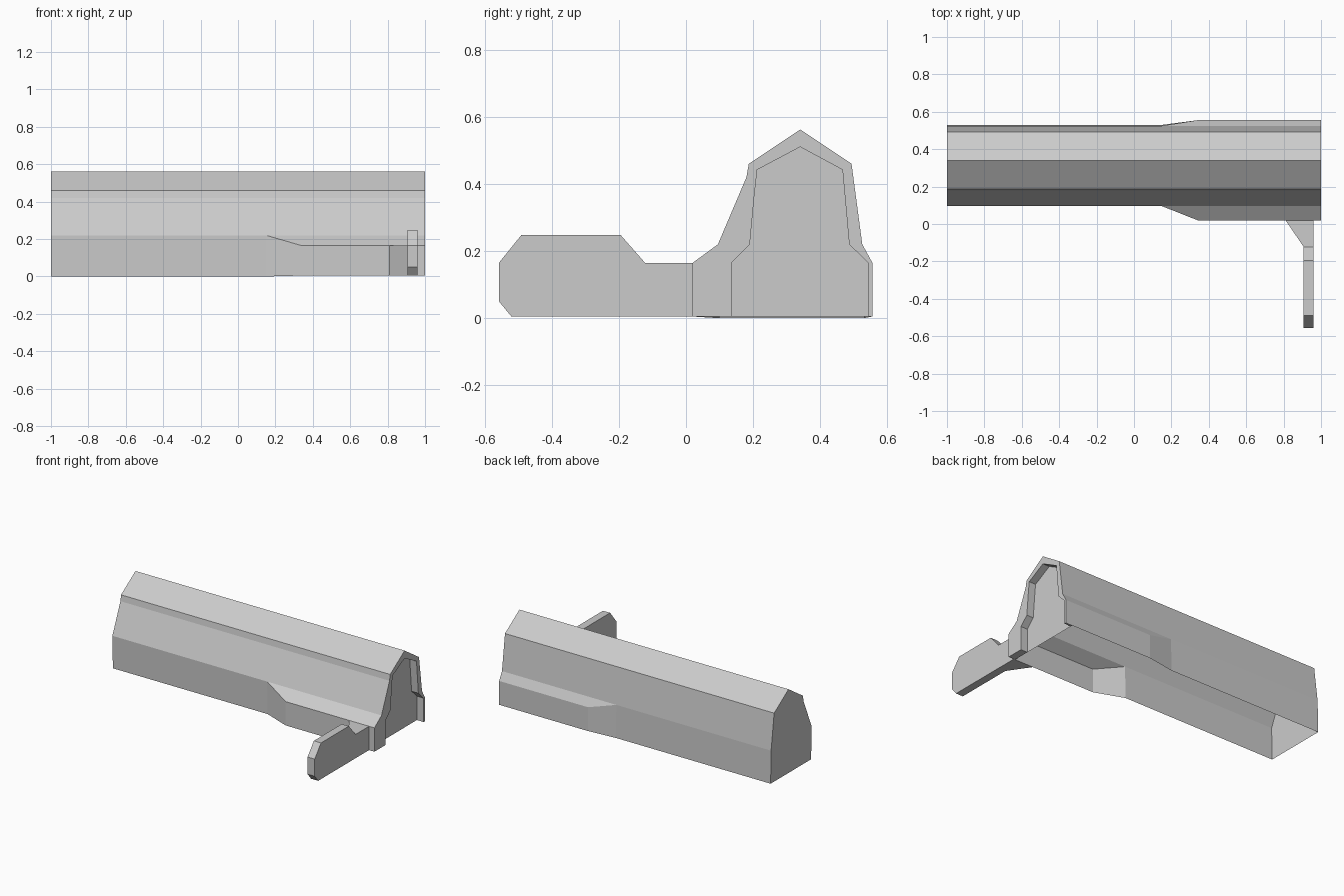
import bpy, bmesh

if "Cube" in bpy.data.objects:
    bpy.data.objects.remove(bpy.data.objects["Cube"])


def finish(name, bm, recalc=True):
    bmesh.ops.remove_doubles(bm, verts=bm.verts, dist=0.0005)
    bmesh.ops.dissolve_degenerate(bm, edges=bm.edges, dist=0.0005)
    if recalc:
        bmesh.ops.recalc_face_normals(bm, faces=bm.faces)
    mesh = bpy.data.meshes.new(name)
    bm.to_mesh(mesh)
    bm.free()
    ob = bpy.data.objects.new(name, mesh)
    bpy.context.collection.objects.link(ob)
    return ob


def ring(bm, x, pts):
    return [bm.verts.new((x, y, z)) for y, z in pts]


def bridge(bm, a, b):
    for i in range(len(a) - 1):
        bm.faces.new((a[i], a[i + 1], b[i + 1], b[i]))


def prism(name, pts, place, depth):
    bm = bmesh.new()
    lo = [bm.verts.new(place(u, v, depth[0])) for u, v in pts]
    hi = [bm.verts.new(place(u, v, depth[1])) for u, v in pts]
    bm.faces.new(lo)
    bm.faces.new(hi[::-1])
    bridge(bm, lo + lo[:1], hi + hi[:1])
    return finish(name, bm)


# Cross-sections (y, z), from front foot over the ridge to back foot
roof = [(0.095, 0.22), (0.18, 0.42), (0.187, 0.46), (0.34, 0.562),
        (0.493, 0.46), (0.525, 0.22)]
narrow = [(0.10, 0.0), (0.0951, 0.22)] + roof + [(0.525, 0.22), (0.53, 0.0)]
wide = [(0.02, 0.005), (0.02, 0.165)] + roof + [(0.555, 0.165), (0.555, 0.005)]
inner = [(0.135, 0.005), (0.135, 0.165), (0.19, 0.22), (0.203, 0.36), (0.212, 0.442),
         (0.34, 0.51), (0.466, 0.442), (0.486, 0.22), (0.542, 0.165), (0.542, 0.005)]

# Hollow shell with open underside, closed left end and recessed right end
bm = bmesh.new()
rings = [ring(bm, x, p) for x, p in
         [(-1, narrow), (0.15, narrow), (0.34, wide), (1, wide), (1, inner), (0.95, inner)]]
for a, b in zip(rings, rings[1:]):
    bridge(bm, a, b)
bm.faces.new(rings[0][::-1])
bm.faces.new(rings[-1])
# Undersides of the end frame
for k in (0, -1):
    back = bm.verts.new((0.95, wide[k][0], 0.005))
    f = [rings[3][k], rings[4][k], rings[5][k], back]
    bm.faces.new(f if k else f[::-1])
finish("barn_shell", bm)

# Low side wall reaching forward from the right end
wall = [(0.02, 0.005), (-0.52, 0.005), (-0.557, 0.05), (-0.557, 0.165),
        (-0.49, 0.248), (-0.195, 0.248), (-0.122, 0.165), (0.02, 0.165)]
prism("side_wall", wall, lambda u, v, d: (d, u, v), (0.907, 0.96))

# Tapered brace joining the wall to the shell
prism("wall_brace", [(0.81, 0.02), (0.907, -0.122), (0.907, 0.02)],
      lambda u, v, d: (u, v, d), (0.005, 0.165))
